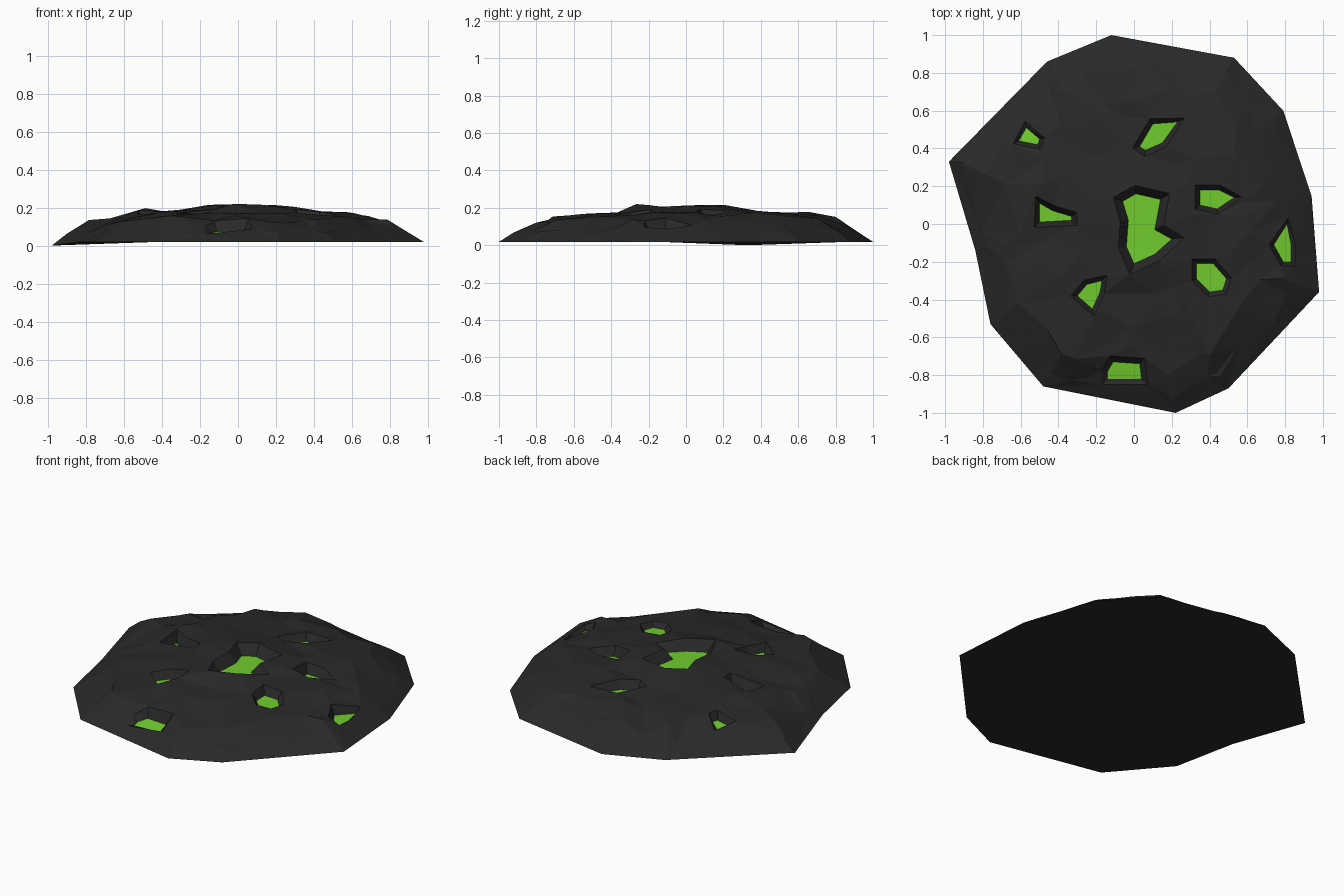
import bpy
import bmesh
import math
import random
from mathutils import Vector
from mathutils.geometry import delaunay_2d_cdt, intersect_point_line

random.seed(4)
cube = bpy.data.objects.get("Cube")
if cube:
    bpy.data.objects.remove(cube, do_unlink=True)


def make_material(name, rgb):
    mat = bpy.data.materials.new(name)
    mat.use_nodes = True
    mat.diffuse_color = (*rgb, 1)
    mat.node_tree.nodes["Principled BSDF"].inputs["Base Color"].default_value = (*rgb, 1)
    return mat


def points(pairs):
    """Turn coordinate pairs into a counter-clockwise loop."""
    loop = [Vector(p) for p in pairs]
    if area(loop) < 0:
        loop.reverse()
    return loop


def area(loop):
    return sum(a.x * b.y - b.x * a.y for a, b in zip(loop, loop[1:] + loop[:1])) / 2


def grow(loop, width):
    """Offset a loop outward, with limited mitres."""
    result = []
    for i, p in enumerate(loop):
        a = (p - loop[i - 1]).normalized()
        b = (loop[(i + 1) % len(loop)] - p).normalized()
        na, nb = Vector((a.y, -a.x)), Vector((b.y, -b.x))
        bisector = (na + nb).normalized()
        result.append(p + bisector * width / max(bisector.dot(na), 0.65))
    return result


def inside(p, loop):
    hit = False
    for a, b in zip(loop, loop[1:] + loop[:1]):
        if (a.y > p.y) != (b.y > p.y):
            if p.x < a.x + (p.y - a.y) * (b.x - a.x) / (b.y - a.y):
                hit = not hit
    return hit


def edge_distance(p, loop):
    best = 9.0
    for a, b in zip(loop, loop[1:] + loop[:1]):
        t = intersect_point_line(p, a, b)[1]
        best = min(best, (p - a.lerp(b, min(max(t, 0), 1))).length)
    return best


# Outer footprint of the mound
outline = points([(-.12, 1), (.53, .88), (.79, .6), (.94, .15), (.98, -.36), (.5, -.87),
                  (.22, -1), (-.48, -.86), (-.76, -.53), (-.84, -.14), (-.98, .33), (-.46, .86)])

# Pools: rim width, depth, loop
centre_pool = (.042, .075, [(-.06, .12), (.01, .16), (.14, .13), (.11, -.03), (.2, -.08),
                            (.11, -.16), (0, -.21), (-.04, -.12), (-.03, .02)])
back_pools = [
    (.028, .06, [(.03, .41), (.1, .53), (.23, .54), (.15, .43), (.06, .39)]),
    (.022, .03, [(-.61, .44), (-.57, .51), (-.5, .45), (-.51, .42)]),
    (.028, .065, [(-.5, .11), (-.43, .07), (-.33, .04), (-.33, .02), (-.5, .01)]),
    (.026, .06, [(.35, .18), (.45, .18), (.53, .14), (.44, .08), (.35, .1)]),
]
front_pools = [
    (.024, .04, [(.33, -.21), (.42, -.21), (.49, -.29), (.47, -.35), (.4, -.36), (.33, -.29)]),
    (.022, .035, [(.81, 0), (.83, -.1), (.83, -.2), (.79, -.2), (.74, -.11)]),
    (.025, .055, [(-.3, -.38), (-.25, -.32), (-.17, -.3), (-.18, -.36), (-.22, -.45)]),
    (.03, .03, [(-.14, -.78), (-.11, -.73), (.03, -.74), (.04, -.82), (-.14, -.82)]),
]
pools = [(width, depth, points(pairs))
         for width, depth, pairs in [centre_pool] + back_pools + front_pools]

# Rising profile from the edge inward, plus a low central crown and a few crags
profile = [(0, .018), (.07, .066), (.2, .138), (.4, .17), (1, .19)]
crags = [(-.33, -.68, .03), (-.55, .2, .02), (.16, -.42, -.02), (.55, .4, .01), (-.22, -.1, -.02),
         (.02, -.27, .03), (.2, -.2, .02), (-.63, .34, .025)]


def height(p):
    d = edge_distance(p, outline)
    z = profile[-1][1]
    for (d0, z0), (d1, z1) in zip(profile, profile[1:]):
        if d0 <= d < d1:
            z = z0 + (z1 - z0) * (d - d0) / (d1 - d0)
            break
    z += .032 * math.exp(-((p.length / .32) ** 4)) + .012 * p.y * min(d * 4, 1)
    for x, y, lift in crags:
        z += lift * math.exp(-(((p - Vector((x, y))).length / .09) ** 2))
    return z


coords, heights, edges = [], [], []


def add_loop(loop, zs):
    start, n = len(coords), len(loop)
    coords.extend(loop)
    heights.extend(zs)
    edges.extend((start + i, start + (i + 1) % n) for i in range(n))


# The westernmost tip droops to the ground
add_loop(outline, [0 if p.x < -.95 else .018 for p in outline])
blocked = []
for width, depth, loop in pools:
    rim = grow(loop, width)
    blocked.append(grow(loop, width + .025))
    floor = min(height(p) for p in loop) - depth * .7
    slope = [floor + .35 * (height(p) - depth - floor) for p in loop]
    add_loop(rim, [height(p) + random.uniform(-.004, .006) for p in rim])
    add_loop(loop, slope)

# Scattered facet corners: two shoulder rings and a jittered grid
scatter = [p * s for s in (.92, .8) for p in outline]
step = .17
for i in range(-6, 7):
    for j in range(-6, 7):
        scatter.append(Vector((i + random.uniform(-.42, .42), j + random.uniform(-.42, .42))) * step)
for p in scatter:
    if not inside(p, outline) or any(inside(p, b) for b in blocked):
        continue
    d = edge_distance(p, outline)
    if d > .055:
        coords.append(p)
        heights.append(height(p) + random.uniform(-.013, .013) * min(d * 5, 1))

verts, _, faces, origin, _, _ = delaunay_2d_cdt(
    coords, edges, [list(range(len(outline)))], 1, 1e-5)

# Assemble the faceted crust, pool floors and flat underside
bm = bmesh.new()
made = []
for p, source in zip(verts, origin):
    made.append(bm.verts.new((p.x, p.y, heights[source[0]] if source else height(p))))
for f in faces:
    middle = sum((verts[i] for i in f), Vector((0, 0))) / len(f)
    face = bm.faces.new([made[i] for i in f])
    face.normal_update()
    if face.normal.z < 0:
        face.normal_flip()
    face.material_index = int(any(inside(middle, loop) for _, _, loop in pools))
base = [next(v for v, s in zip(made, origin) if i in s) for i in range(len(outline))]
bm.faces.new(reversed(base))

mesh = bpy.data.meshes.new("rock_mound")
bm.to_mesh(mesh)
bm.free()
mesh.materials.append(make_material("dark_rock", (.022, .022, .022)))
mesh.materials.append(make_material("green_slime", (.165, .6, .027)))
mound = bpy.data.objects.new("rock_mound", mesh)
bpy.context.collection.objects.link(mound)
